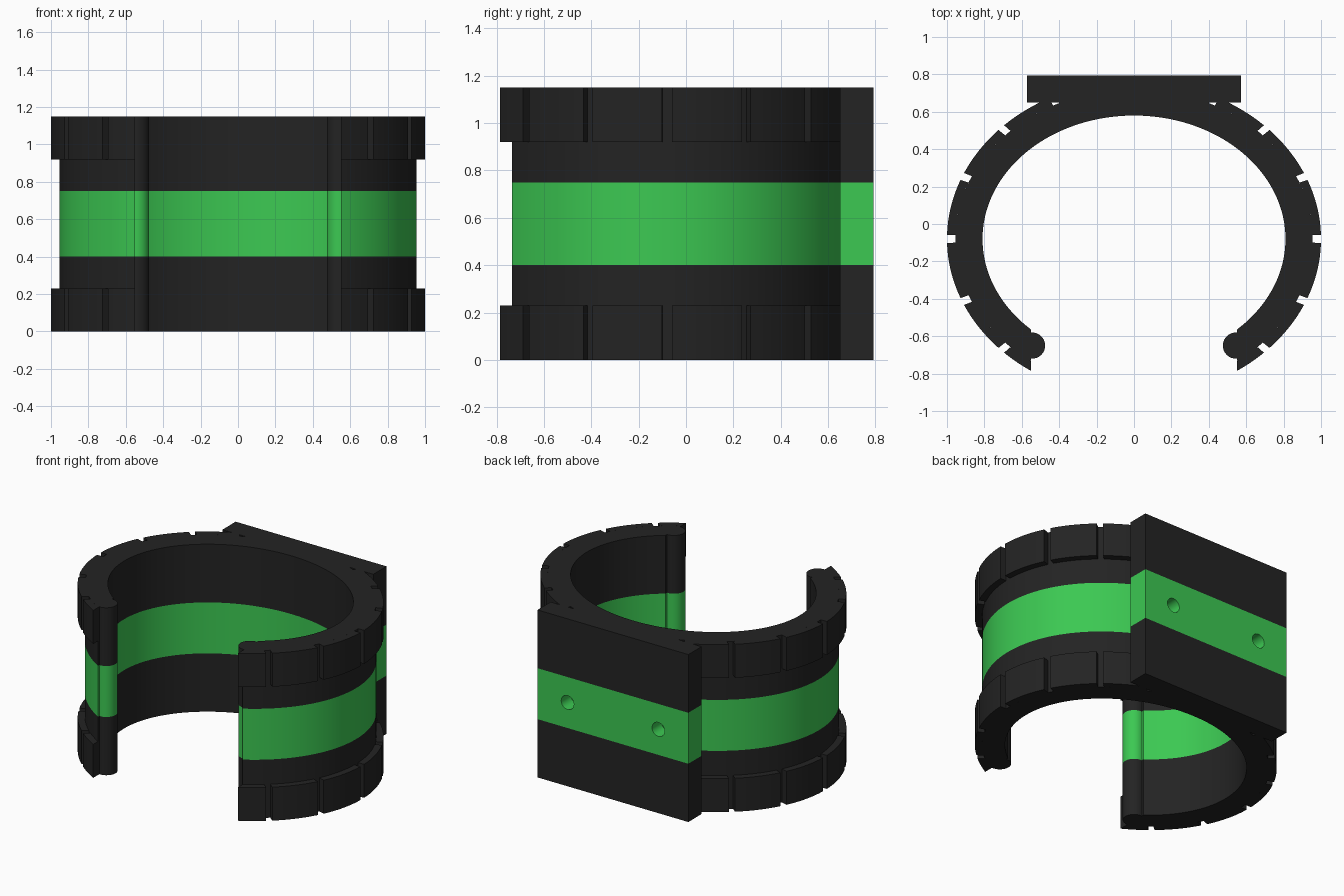
import bpy, bmesh, math

if "Cube" in bpy.data.objects:
    bpy.data.objects.remove(bpy.data.objects["Cube"])

HEIGHT = 1.15
LEVELS = [0, 0.40, 0.75, HEIGHT]      # colour band borders
CY = -0.08                            # centre of the ellipses in y
INNER, RECESS, OUTER = (0.81, 0.66), (0.955, 0.80), (1.0, 0.845)
GAP = 0.55                            # half width of the front opening


def material(name, rgb):
    m = bpy.data.materials.new(name)
    m.diffuse_color = (*rgb, 1)
    m.use_nodes = True
    m.node_tree.nodes["Principled BSDF"].inputs["Base Color"].default_value = m.diffuse_color
    return m


MATS = [material("black", (0.017, 0.017, 0.017)),
        material("green", (0.045, 0.58, 0.085))]


def make(name, bm):
    """Turn a bmesh into an object, green inside the middle band."""
    bmesh.ops.recalc_face_normals(bm, faces=bm.faces)
    for f in bm.faces:
        z = f.calc_center_median().z
        f.material_index = 1 if LEVELS[1] < z < LEVELS[2] else 0
    me = bpy.data.meshes.new(name)
    bm.to_mesh(me)
    bm.free()
    for m in MATS:
        me.materials.append(m)
    ob = bpy.data.objects.new(name, me)
    bpy.context.collection.objects.link(ob)
    return ob


def prism(bm, outline, levels):
    """Stack an outline through the given heights and cap both ends."""
    rows = [[bm.verts.new((x, y, z)) for x, y in outline] for z in levels]
    n = len(outline)
    for lo, hi in zip(rows, rows[1:]):
        for i in range(n):
            j = (i + 1) % n
            bm.faces.new((lo[i], lo[j], hi[j], hi[i]))
    bm.faces.new(rows[0][::-1])
    bm.faces.new(rows[-1])


def arc(ell, u0, u1, n):
    a, b = ell
    us = [u0 + (u1 - u0) * i / n for i in range(n + 1)]
    return [(a * math.cos(u), CY + b * math.sin(u)) for u in us]


def limits(ell):
    """Ellipse parameters where the front opening starts and ends."""
    u = -math.acos(GAP / ell[0])
    return u, math.pi - u


def param(deg, ell):
    """Ellipse parameter of a true angle between -90 and 270 degrees."""
    t = math.radians(deg)
    u = math.atan2(ell[0] * math.sin(t), ell[1] * math.cos(t))
    return u + 2 * math.pi if u < -math.pi / 2 else u


# Open cuff body
bm = bmesh.new()
prism(bm, arc(RECESS, *limits(RECESS), 120) + arc(INNER, *limits(INNER), 120)[::-1], LEVELS)
make("cuff_body", bm)

# Raised pads separated by narrow grooves, along the lower and upper rims
HALF = 1.2
edges = [None] + list(range(-40, 221, 20)) + [None]
for name, levels in (("lower_pads", (0, 0.23)), ("upper_pads", (0.92, HEIGHT))):
    bm = bmesh.new()
    for a0, a1 in zip(edges, edges[1:]):
        sides = []
        for ell in (OUTER, RECESS):
            u0 = limits(ell)[0] if a0 is None else param(a0 + HALF, ell)
            u1 = limits(ell)[1] if a1 is None else param(a1 - HALF, ell)
            sides.append(arc(ell, u0, u1, 8))
        prism(bm, sides[0] + sides[1][::-1], levels)
    make(name, bm)

# Rounded beads on both ends of the cuff
for name, s in (("left_end_bead", -1), ("right_end_bead", 1)):
    bm = bmesh.new()
    ring = [2 * math.pi * i / 40 for i in range(40)]
    prism(bm, [(s * 0.545 + 0.07 * math.cos(t), -0.65 + 0.07 * math.sin(t)) for t in ring], LEVELS)
    make(name, bm)

# Flat back plate
bm = bmesh.new()
prism(bm, [(-0.573, 0.65), (0.573, 0.65), (0.573, 0.793), (-0.573, 0.793)], LEVELS)
plate = make("back_plate", bm)

# Two blind screw holes in the plate
bm = bmesh.new()
for s in (-1, 1):
    n = 32
    rows = [[bm.verts.new((s * 0.345 + 0.048 * math.cos(2 * math.pi * i / n), y,
                           0.575 + 0.048 * math.sin(2 * math.pi * i / n))) for i in range(n)]
            for y in (0.69, 0.9)]
    for i in range(n):
        j = (i + 1) % n
        bm.faces.new((rows[0][i], rows[0][j], rows[1][j], rows[1][i]))
    bm.faces.new(rows[0])
    bm.faces.new(rows[1])
cutter = make("hole_cutter", bm)
cutter.hide_render = True
mod = plate.modifiers.new("holes", 'BOOLEAN')
mod.operation, mod.solver, mod.object = 'DIFFERENCE', 'EXACT', cutter
bpy.context.view_layer.objects.active = plate
bpy.ops.object.modifier_apply(modifier=mod.name)
bpy.data.objects.remove(cutter)

# Smooth curved walls, keep the edges sharp
bpy.ops.object.select_all(action='SELECT')
bpy.ops.object.shade_smooth_by_angle(angle=math.radians(30))
